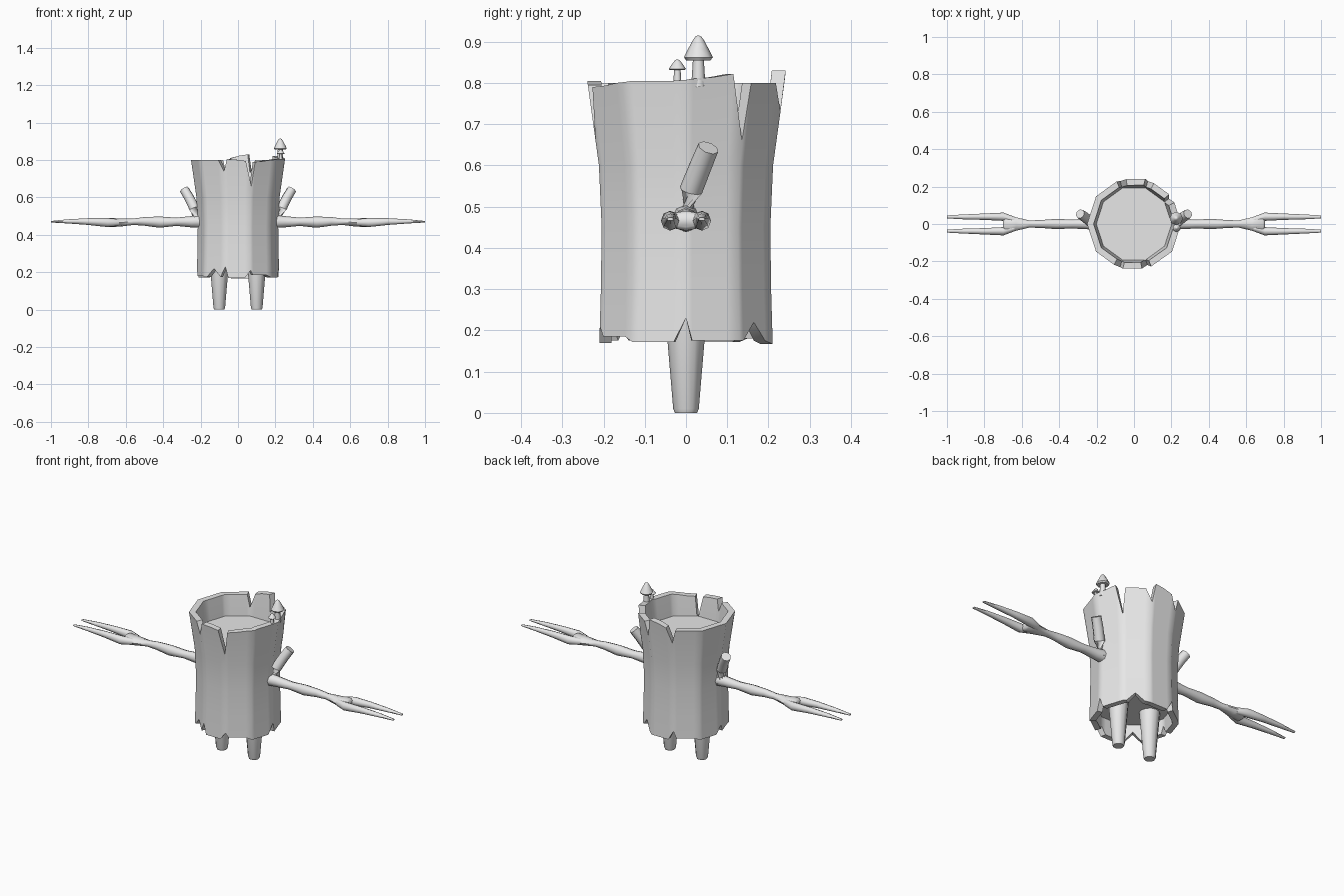
import bpy, bmesh, math
from mathutils import Vector

if "Cube" in bpy.data.objects:
    bpy.data.objects.remove(bpy.data.objects["Cube"])

grey = bpy.data.materials.new("plain grey")
grey.diffuse_color = (0.8, 0.8, 0.8, 1)
grey.use_nodes = True
grey.node_tree.nodes["Principled BSDF"].inputs["Base Color"].default_value = grey.diffuse_color


def finish(bm, name, angle=40):
    bmesh.ops.recalc_face_normals(bm, faces=bm.faces)
    me = bpy.data.meshes.new(name)
    bm.to_mesh(me)
    bm.free()
    ob = bpy.data.objects.new(name, me)
    bpy.context.collection.objects.link(ob)
    me.materials.append(grey)
    bpy.ops.object.select_all(action='DESELECT')
    ob.select_set(True)
    bpy.context.view_layer.objects.active = ob
    bpy.ops.object.shade_smooth_by_angle(angle=math.radians(angle))
    return ob


def tube(bm, path, sides=8):
    """Skin rings along a path of (x, y, z, half width, half height)."""
    pts = [Vector(p[:3]) for p in path]
    rings = []
    for i, p in enumerate(path):
        d = (pts[min(i + 1, len(pts) - 1)] - pts[max(i - 1, 0)]).normalized()
        up = Vector((0, 1, 0)) if abs(d.z) > 0.95 else Vector((0, 0, 1))
        side = d.cross(up).normalized()
        up = side.cross(d)
        rings.append([bm.verts.new(pts[i] + side * p[3] * math.cos(a) + up * p[4] * math.sin(a))
                      for a in (math.tau * k / sides for k in range(sides))])
    for r, s in zip(rings, rings[1:]):
        for k in range(sides):
            n = (k + 1) % sides
            bm.faces.new((r[k], r[n], s[n], s[k]))
    bm.faces.new(rings[0])
    bm.faces.new(rings[-1])


# Hollow trunk: ten sides, four columns per side so corners can be split
PROFILE = [(0.0, 0.224), (0.17, 0.221), (0.3, 0.217), (0.45, 0.215), (0.6, 0.222), (0.8, 0.251), (0.9, 0.262)]
WALL = 0.86


def radius(z):
    for (z0, r0), (z1, r1) in zip(PROFILE, PROFILE[1:]):
        if z <= z1:
            return r0 + (r1 - r0) * (z - z0) / (z1 - z0)


def on_side(deg, r):
    """Point on a decagon with corners at multiples of 36 degrees."""
    a = math.radians(deg)
    m = math.radians((deg % 36) - 18)
    r *= math.cos(math.pi / 10) / math.cos(m)
    return r * math.cos(a), r * math.sin(a)


# Rim heights just before and just after each corner, and split depths
BEFORE = [0.805, 0.822, 0.80, 0.81, 0.80, 0.80, 0.80, 0.80, 0.795, 0.80]
AFTER = [0.81, 0.80, 0.83, 0.80, 0.80, 0.80, 0.80, 0.805, 0.79, 0.805]
TOP_SPLIT = {1: 0.66, 2: 0.73, 3: 0.73, 7: 0.74, 8: 0.66}
LOW_SPLIT = {0: 0.23, 3: 0.22, 5: 0.22, 7: 0.23, 8: 0.21}
LOW = [0.175, 0.175, 0.167, 0.18, 0.172, 0.18, 0.175, 0.17, 0.185, 0.172]

columns = []
for k in range(10):
    n = (k + 1) % 10
    b, t0, t1 = LOW[k], BEFORE[k], AFTER[k]
    columns += [(36 * k - 8, t0, LOW[k - 1]),
                (36 * k, TOP_SPLIT.get(k, (t0 + t1) / 2), LOW_SPLIT.get(k, b)),
                (36 * k + 4, t1, b),
                (36 * k + 16, (t1 * 2 + BEFORE[n]) / 3, 0.22 if k in (1, 6) else b)]

bm = bmesh.new()
outer, inner = [], []
for deg, top, low in columns:
    for scale, store in ((1, outer), (WALL, inner)):
        store.append([bm.verts.new((*on_side(deg, radius(z) * scale), z))
                      for z in (low, 0.3, 0.45, 0.6, top)])
count = len(columns)
for i in range(count):
    j = (i + 1) % count
    for r in range(4):
        bm.faces.new((outer[i][r], outer[j][r], outer[j][r + 1], outer[i][r + 1]))
        bm.faces.new((inner[j][r], inner[i][r], inner[i][r + 1], inner[j][r + 1]))
    for r in (0, 4):
        bm.faces.new((outer[i][r], outer[j][r], inner[j][r], inner[i][r]))
finish(bm, "trunk_shell")

# Plates closing the hollow above and below
for name, z in (("upper_floor", 0.685), ("lower_plate", 0.26)):
    bm = bmesh.new()
    bm.faces.new([bm.verts.new((*on_side(36 * k, radius(z) * (WALL + 0.01)), z)) for k in range(10)])
    finish(bm, name)

# Legs, arms, fingers and side branches on both sides
for side, s in (("left", -1), ("right", 1)):
    bm = bmesh.new()
    tube(bm, [(s * 0.1, 0, 0, 0.027, 0.027), (s * 0.1, 0, 0.01, 0.031, 0.031),
              (s * 0.1, 0, 0.27, 0.053, 0.053)], 12)
    finish(bm, side + "_leg")

    bm = bmesh.new()
    tube(bm, [(s * x, 0, z, w, h) for x, z, w, h in (
        (0.18, 0.472, 0.036, 0.036), (0.25, 0.470, 0.028, 0.030), (0.33, 0.470, 0.024, 0.022),
        (0.42, 0.468, 0.027, 0.030), (0.50, 0.472, 0.021, 0.023), (0.56, 0.470, 0.019, 0.017),
        (0.63, 0.466, 0.036, 0.022), (0.69, 0.466, 0.054, 0.024), (0.70, 0.466, 0.040, 0.015))])
    finish(bm, side + "_arm", 50)

    for label, f in (("front", -1), ("back", 1)):
        bm = bmesh.new()
        tube(bm, [(s * x, f * y, z, w, h) for x, y, z, w, h in (
            (0.64, 0.022, 0.466, 0.016, 0.018), (0.70, 0.039, 0.466, 0.022, 0.024),
            (0.80, 0.039, 0.471, 0.017, 0.018), (0.91, 0.038, 0.472, 0.013, 0.011),
            (1.00, 0.038, 0.470, 0.008, 0.004))])
        finish(bm, side + "_" + label + "_finger", 50)

    bm = bmesh.new()
    tube(bm, [(s * 0.215, 0.0, 0.465, 0.030, 0.030), (s * 0.232, 0.012, 0.54, 0.028, 0.028),
              (s * 0.262, 0.036, 0.60, 0.027, 0.027), (s * 0.288, 0.054, 0.643, 0.026, 0.026)])
    finish(bm, side + "_branch", 50)

# Mushrooms on the rim
for name, x, y, z, r, h in (("large", 0.226, 0.03, 0.855, 0.035, 0.06),
                            ("small", 0.228, -0.021, 0.831, 0.021, 0.026)):
    bm = bmesh.new()
    tube(bm, [(x, y, 0.79, r * 0.5, r * 0.5), (x, y, z + h * 0.2, r * 0.36, r * 0.36)], 8)
    finish(bm, name + "_mushroom_stem", 50)
    bm = bmesh.new()
    tube(bm, [(x, y, z + h * t, r * w, r * w) for t, w in (
        (0.08, 0.3), (0, 0.85), (0.12, 1.0), (0.45, 0.72), (0.8, 0.4), (0.95, 0.22), (1.0, 0.06))], 8)
    finish(bm, name + "_mushroom_cap", 50)
